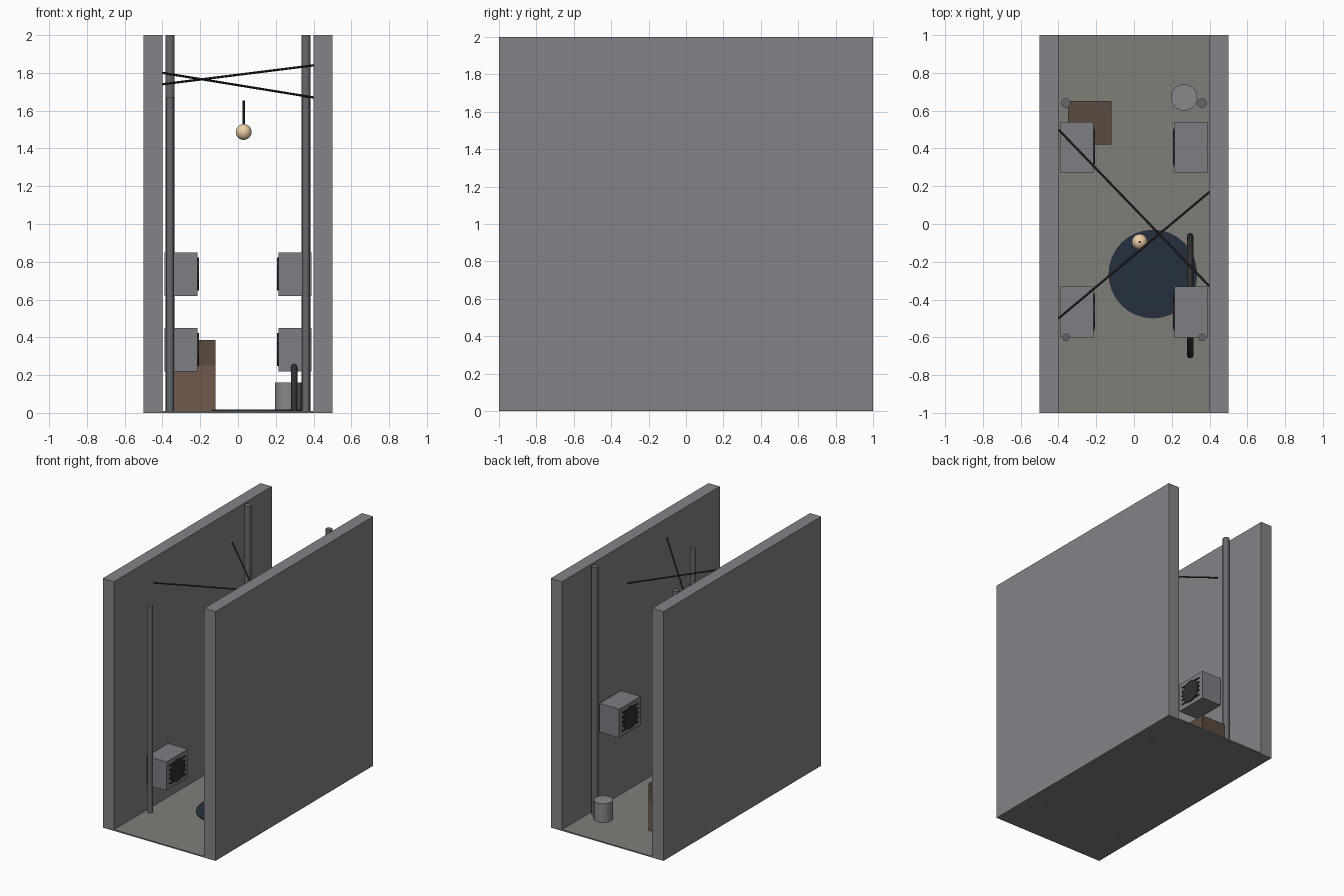
import bpy, math
from mathutils import Vector

if "Cube" in bpy.data.objects:
    bpy.data.objects.remove(bpy.data.objects["Cube"])


def mat(name, r, g, b):
    m = bpy.data.materials.new(name)
    m.diffuse_color = (r, g, b, 1)
    m.use_nodes = True
    m.node_tree.nodes["Principled BSDF"].inputs["Base Color"].default_value = m.diffuse_color
    return m


GROUND = mat("paving", 0.21, 0.21, 0.19)
WALL = mat("concrete", 0.23, 0.23, 0.25)
PIPE = mat("pipe_metal", 0.13, 0.14, 0.15)
CASE = mat("unit_casing", 0.20, 0.21, 0.23)
DARK = mat("dark_rubber", 0.03, 0.03, 0.035)
WATER = mat("dark_water", 0.02, 0.03, 0.05)
CARD = mat("light_carton", 0.16, 0.10, 0.07)
CARD2 = mat("dark_carton", 0.10, 0.07, 0.05)
GLOW = mat("warm_globe", 0.85, 0.62, 0.38)
BIN = mat("bin_metal", 0.25, 0.25, 0.26)


def finish(name, m, smooth=False):
    o = bpy.context.object
    o.name = name
    o.data.materials.append(m)
    if smooth:
        bpy.ops.object.shade_smooth_by_angle(angle=math.radians(40))
    return o


def box(name, x0, x1, y0, y1, z0, z1, m):
    bpy.ops.mesh.primitive_cube_add(size=1, location=((x0 + x1) / 2, (y0 + y1) / 2, (z0 + z1) / 2))
    bpy.context.object.scale = (abs(x1 - x0), y1 - y0, z1 - z0)
    bpy.ops.object.transform_apply(location=False, rotation=False, scale=True)
    return finish(name, m)


def rod(name, a, b, r, m, sides=16):
    a, b = Vector(a), Vector(b)
    d = b - a
    bpy.ops.mesh.primitive_cylinder_add(vertices=sides, radius=r, depth=d.length, location=(a + b) / 2,
                                        rotation=d.to_track_quat('Z', 'Y').to_euler())
    return finish(name, m, True)


# Alley floor
box("ground", -0.5, 0.5, -1, 1, 0, 0.01, GROUND)

# Both sides: wall, pipes, wall-mounted cooling units
for s, side in ((-1, "left"), (1, "right")):
    box(side + "_wall", s * 0.4, s * 0.5, -1, 1, 0.01, 2, WALL)
    rod(side + "_back_pipe", (s * 0.36, 0.64, 0), (s * 0.36, 0.64, 2), 0.025, PIPE)
    rod(side + "_front_pipe", (s * 0.36, -0.6, 0), (s * 0.36, -0.6, 1.67), 0.02, PIPE)
    for y, z, place in ((-0.465, 0.335, "front"), (0.405, 0.735, "back")):
        n = side + "_" + place
        box(n + "_cooling_unit", s * 0.215, s * 0.39, y - 0.135, y + 0.135, z - 0.115, z + 0.115, CASE)
        rod(n + "_fan", (s * 0.22, y, z), (s * 0.206, y, z), 0.088, DARK, 24)
        for i in range(5):
            h = z + (i - 2) * 0.036
            box(n + "_slat", s * 0.208, s * 0.218, y - 0.1, y + 0.1, h - 0.004, h + 0.004, DARK)

# Puddle
rod("puddle", (0.1, -0.265, 0.008), (0.1, -0.265, 0.017), 0.235, WATER, 32)

# Stacked cartons
box("lower_carton", -0.35, -0.12, 0.42, 0.65, 0.01, 0.25, CARD)
box("upper_carton", -0.35, -0.12, 0.42, 0.65, 0.25, 0.385, CARD2)

# Bin
rod("bin", (0.265, 0.67, 0.01), (0.265, 0.67, 0.16), 0.07, BIN, 24)

# Arched floor rail
c = bpy.data.curves.new("arch_rail", 'CURVE')
c.dimensions = '3D'
c.bevel_depth = 0.017
c.bevel_resolution = 3
c.use_fill_caps = True
sp = c.splines.new('POLY')
sp.points.add(24)
for i, p in enumerate(sp.points):
    t = math.pi * i / 24
    p.co = (0.297, -0.38 + 0.314 * math.cos(t), 0.01 + 0.32 * math.sin(t), 1)
sp.use_smooth = True
c.materials.append(DARK)
bpy.context.collection.objects.link(bpy.data.objects.new("arch_rail", c))

# Overhead cables
rod("cable_a", (-0.4, -0.5, 1.80), (0.4, 0.17, 1.67), 0.006, DARK, 8)
rod("cable_b", (-0.4, 0.5, 1.74), (0.4, -0.33, 1.84), 0.006, DARK, 8)

# Hanging lamp
rod("lamp_cord", (0.03, -0.095, 1.50), (0.03, -0.095, 1.655), 0.006, DARK, 8)
bpy.ops.mesh.primitive_uv_sphere_add(segments=24, ring_count=12, radius=0.042, location=(0.03, -0.095, 1.487))
finish("lamp_globe", GLOW, True)
